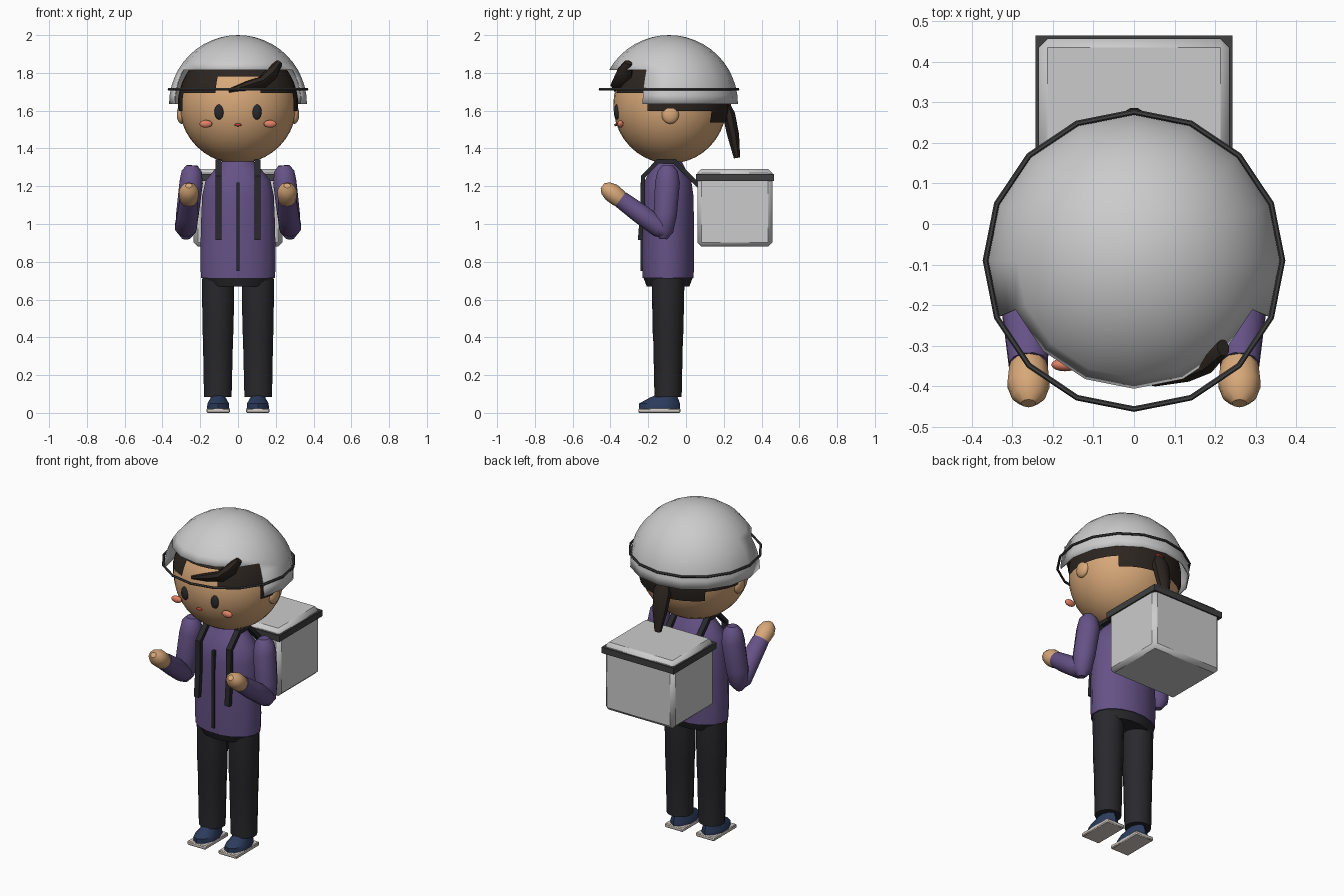
import bpy, bmesh, math
from mathutils import Vector, Matrix

if "Cube" in bpy.data.objects:
    bpy.data.objects.remove(bpy.data.objects["Cube"])


def material(name, *rgb):
    m = bpy.data.materials.new(name)
    m.diffuse_color = (*rgb, 1)
    m.use_nodes = True
    m.node_tree.nodes["Principled BSDF"].inputs["Base Color"].default_value = m.diffuse_color
    return m


SKIN = material("skin", 0.68, 0.39, 0.19)
HAIR = material("hair", 0.025, 0.018, 0.014)
JACKET = material("jacket", 0.13, 0.085, 0.24)
DARK = material("dark_cloth", 0.022, 0.022, 0.026)
TRIM = material("trim", 0.05, 0.05, 0.05)
NAVY = material("navy", 0.025, 0.045, 0.11)
SOLE = material("sole", 0.65, 0.6, 0.55)
BLUSH = material("blush", 0.75, 0.22, 0.13)
RED = material("red", 0.5, 0.06, 0.04)


def finish(name, bm, mat=None):
    bmesh.ops.recalc_face_normals(bm, faces=bm.faces)
    me = bpy.data.meshes.new(name)
    bm.to_mesh(me)
    bm.free()
    ob = bpy.data.objects.new(name, me)
    bpy.context.collection.objects.link(ob)
    if mat:
        me.materials.append(mat)
    return ob


def ball(name, loc, size, mat, seg=16, rings=10):
    bm = bmesh.new()
    bmesh.ops.create_uvsphere(bm, u_segments=seg, v_segments=rings, radius=1)
    bm.transform(Matrix.Translation(loc) @ Matrix.Diagonal((*size, 1)))
    return finish(name, bm, mat)


def box(name, lo, hi, mat=None, bevel=0.0):
    lo, hi = Vector(lo), Vector(hi)
    bm = bmesh.new()
    bmesh.ops.create_cube(bm, size=1)
    bm.transform(Matrix.Translation((lo + hi) / 2) @ Matrix.Diagonal((*(hi - lo), 1)))
    if bevel:
        bmesh.ops.bevel(bm, geom=bm.edges[:], offset=bevel, segments=1, affect='EDGES')
    return finish(name, bm, mat)


def loft(name, sections, mat, sides=12, flat=False):
    """Sections are (centre, rx, ry); rings follow the path unless flat."""
    bm = bmesh.new()
    pts = [Vector(s[0]) for s in sections]
    rings = []
    for i, (c, rx, ry) in enumerate(sections):
        d = pts[min(i + 1, len(pts) - 1)] - pts[max(i - 1, 0)]
        u, v = Vector((1, 0, 0)), Vector((0, 1, 0))
        if not flat:
            v = d.cross(u).normalized()
            u = v.cross(d).normalized()
        ring = []
        for k in range(sides):
            a = math.tau * (k + 0.5) / sides
            ring.append(bm.verts.new(pts[i] + u * rx * math.cos(a) + v * ry * math.sin(a)))
        rings.append(ring)
    for a, b in zip(rings, rings[1:]):
        for k in range(sides):
            n = (k + 1) % sides
            bm.faces.new((a[k], a[n], b[n], b[k]))
    bm.faces.new(rings[0])
    bm.faces.new(rings[-1])
    return finish(name, bm, mat)


def ribbon(name, x, path, width, thick, mat):
    """Strap of constant width along a (y, z) path."""
    bm = bmesh.new()
    pts = [Vector((x, y, z)) for y, z in path]
    rings = []
    for i, p in enumerate(pts):
        d = pts[min(i + 1, len(pts) - 1)] - pts[max(i - 1, 0)]
        n = Vector((1, 0, 0)).cross(d).normalized() * thick / 2
        w = Vector((width / 2, 0, 0))
        rings.append([bm.verts.new(q) for q in (p - w - n, p + w - n, p + w + n, p - w + n)])
    for a, b in zip(rings, rings[1:]):
        for k in range(4):
            n = (k + 1) % 4
            bm.faces.new((a[k], a[n], b[n], b[k]))
    bm.faces.new(rings[0])
    bm.faces.new(rings[-1])
    return finish(name, bm, mat)


# Head and face
HEAD = Vector((0, -0.085, 1.63))
ball("head", HEAD, (0.31, 0.3, 0.31), SKIN, 32, 20)
ball("mouth", (0, -0.372, 1.525), (0.02, 0.008, 0.008), RED, 10, 6)
for s, side in ((-1, "left"), (1, "right")):
    ball(f"{side}_eye", (s * 0.1, -0.366, 1.593), (0.025, 0.014, 0.04), DARK)
    ball(f"{side}_cheek", (s * 0.17, -0.347, 1.53), (0.034, 0.016, 0.02), BLUSH)
    ball(f"{side}_ear", (s * 0.3, -0.083, 1.58), (0.024, 0.046, 0.05), SKIN)


# Hair cap cut to an uneven hairline
def hairline(p):
    phi = math.degrees(math.atan2(abs(p.x), -(p.y - HEAD.y)))
    if phi > 130:
        return 1.53
    if phi > 66:
        return 1.61
    if -0.115 < p.x < 0.1:
        return 1.77
    return 1.69


bm = bmesh.new()
bmesh.ops.create_uvsphere(bm, u_segments=32, v_segments=32, radius=0.319)
bm.transform(Matrix.Translation(HEAD) @ Matrix.Diagonal((1, 0.98, 1, 1)))
gone = [f for f in bm.faces if f.calc_center_median().z < hairline(f.calc_center_median())]
bmesh.ops.delete(bm, geom=gone, context='FACES')
finish("hair_cap", bm, HAIR)
loft("fringe_lock", [((-0.05, -0.37, 1.705), 0.01, 0.01), ((0.05, -0.367, 1.73), 0.025, 0.035),
                     ((0.13, -0.35, 1.75), 0.03, 0.042), ((0.18, -0.325, 1.80), 0.035, 0.045),
                     ((0.22, -0.305, 1.855), 0.018, 0.022)], HAIR, 8)
loft("ponytail", [((0, 0.21, 1.63), 0.035, 0.025), ((0, 0.227, 1.58), 0.055, 0.036),
                  ((0, 0.25, 1.47), 0.045, 0.034), ((0, 0.27, 1.35), 0.02, 0.018)], HAIR, 8)
ball("hair_tie", (0, 0.205, 1.635), (0.04, 0.035, 0.02), RED, 10, 6)

# Helmet shell with open face, plus the rim ring
bm = bmesh.new()
bmesh.ops.create_uvsphere(bm, u_segments=16, v_segments=24, radius=0.365)
gone = []
for f in bm.faces:
    c = f.calc_center_median()
    front = math.degrees(math.atan2(abs(c.x), -c.y)) < 67.5
    if c.z < 0 or (front and c.z < 0.18):
        gone.append(f)
bmesh.ops.delete(bm, geom=gone, context='FACES')
bm.transform(Matrix.Translation((0, -0.09, 1.635)))
helmet = finish("helmet", bm)
shell = helmet.modifiers.new("thickness", 'SOLIDIFY')
shell.thickness = 0.006
bpy.ops.mesh.primitive_torus_add(location=(0, -0.09, 1.713), major_segments=16, minor_segments=6,
                                 major_radius=0.366, minor_radius=0.007)
bpy.context.object.name = "helmet_rim"
bpy.context.object.data.materials.append(TRIM)

# Jacket, collar and hips
CY = -0.095
loft("jacket", [((0, CY, z), rx, ry) for z, rx, ry in (
    (0.715, 0.2, 0.138), (0.8, 0.203, 0.14), (1.0, 0.2, 0.14), (1.15, 0.193, 0.137),
    (1.23, 0.175, 0.125), (1.29, 0.125, 0.095), (1.33, 0.085, 0.075))], JACKET, 16, True)
loft("hips", [((0, CY, 0.67), 0.165, 0.115), ((0, CY, 0.72), 0.197, 0.135)], DARK, 16, True)
loft("neck", [((0, CY, 1.3), 0.075, 0.068), ((0, CY, 1.36), 0.075, 0.068)], SKIN, 12, True)
box("zip", (-0.008, -0.242, 0.75), (0.008, -0.222, 1.22), DARK)

for s, side in ((-1, "left"), (1, "right")):
    # Backpack straps over the shoulders
    ribbon(f"{side}_strap", s * 0.103, [(-0.243, 0.915), (-0.228, 1.1), (-0.228, 1.25), (-0.15, 1.33),
                                        (-0.06, 1.33), (0.045, 1.225), (0.07, 1.2)], 0.032, 0.024, DARK)
    # Arms
    loft(f"{side}_upper_arm", [((s * 0.243, -0.098, 1.31), 0.03, 0.03), ((s * 0.245, -0.097, 1.28), 0.055, 0.055),
                               ((s * 0.248, -0.098, 1.22), 0.064, 0.068), ((s * 0.268, -0.11, 1.05), 0.062, 0.064),
                               ((s * 0.275, -0.118, 0.96), 0.054, 0.052), ((s * 0.275, -0.12, 0.92), 0.02, 0.02)],
         JACKET)
    loft(f"{side}_forearm", [((s * 0.277, -0.105, 0.955), 0.04, 0.035), ((s * 0.277, -0.14, 0.98), 0.06, 0.055),
                             ((s * 0.265, -0.25, 1.06), 0.057, 0.054), ((s * 0.26, -0.345, 1.13), 0.05, 0.048)],
         JACKET)
    loft(f"{side}_hand", [((s * 0.26, -0.335, 1.12), 0.042, 0.042), ((s * 0.26, -0.36, 1.14), 0.05, 0.048),
                          ((s * 0.26, -0.395, 1.168), 0.054, 0.05), ((s * 0.26, -0.425, 1.19), 0.042, 0.038),
                          ((s * 0.26, -0.442, 1.203), 0.018, 0.016)], SKIN, 10)
    # Trouser legs
    loft(f"{side}_leg", [((s * 0.107, CY, 0.085), 0.075, 0.072), ((s * 0.106, CY, 0.41), 0.082, 0.079),
                         ((s * 0.106, CY, 0.42), 0.084, 0.081), ((s * 0.105, CY, 0.71), 0.088, 0.087)],
         DARK, 14, True)
    # Shoes: upper narrows towards the ankle
    loft(f"{side}_shoe", [((s * 0.105, -0.14, 0.022), 0.062, 0.108), ((s * 0.105, -0.14, 0.05), 0.06, 0.108),
                          ((s * 0.105, -0.118, 0.08), 0.042, 0.075), ((s * 0.105, -0.1, 0.1), 0.04, 0.05)],
         NAVY, 10, True)
    box(f"{side}_sole", (s * 0.105 - 0.062, -0.252, 0), (s * 0.105 + 0.062, -0.03, 0.024), SOLE, 0.005)

# Delivery box with lid and dark band
box("carry_box", (-0.235, 0.06, 0.88), (0.235, 0.457, 1.26), None, 0.022)
box("carry_box_lid", (-0.235, 0.06, 1.235), (0.235, 0.457, 1.292), None, 0.022)
box("carry_box_band", (-0.243, 0.052, 1.228), (0.243, 0.465, 1.265), TRIM)

# Smooth the rounded surfaces, keep hard edges
for ob in bpy.context.scene.objects:
    ob.select_set(True)
bpy.context.view_layer.objects.active = helmet
bpy.ops.object.shade_smooth_by_angle(angle=math.radians(40))
